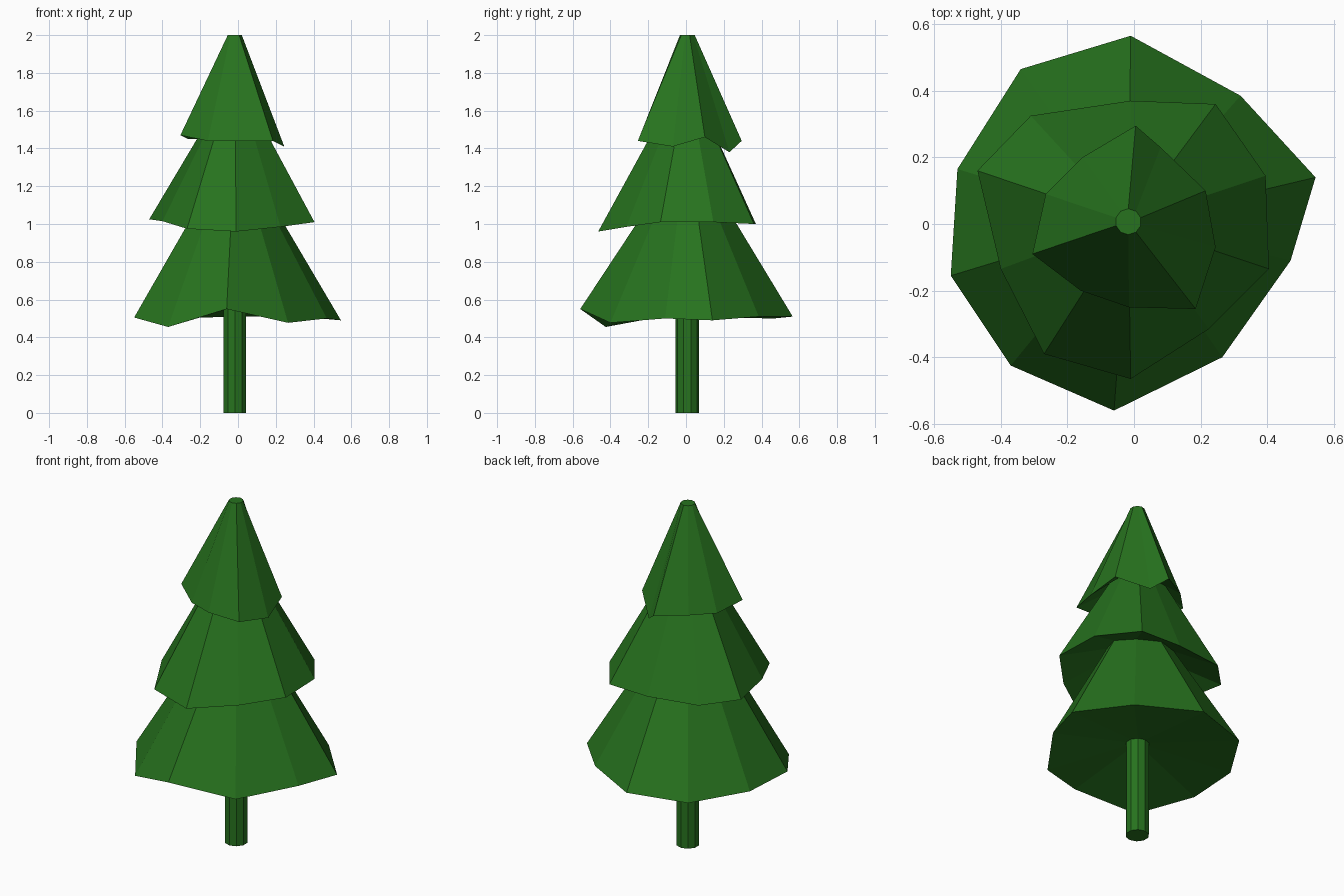
import bpy, bmesh
from math import sin, cos, radians

CX, CY = -0.017, 0.007      # axis of the trunk
N = 10                      # sides all the way up

# ragged rims of the three branch tiers, clockwise from the back
RIM_LOW = [(-0.01, 0.565, 0.51), (0.32, 0.385, 0.51), (0.545, 0.14, 0.49), (0.47, -0.11, 0.50),
           (0.265, -0.40, 0.477), (-0.06, -0.56, 0.55), (-0.37, -0.425, 0.455),
           (-0.55, -0.155, 0.505), (-0.53, 0.165, 0.505), (-0.34, 0.465, 0.50)]
RIM_MID = [(-0.01, 0.37, 1.0), (0.245, 0.36, 1.0), (0.395, 0.145, 1.01), (0.405, -0.135, 1.01),
           (0.225, -0.315, 0.985), (-0.01, -0.465, 0.96), (-0.27, -0.39, 0.975),
           (-0.40, -0.135, 1.015), (-0.47, 0.16, 1.025), (-0.31, 0.325, 1.01)]
RIM_TOP = [(0.005, 0.295, 1.44), (0.08, 0.23, 1.38), (0.215, 0.10, 1.46), (0.245, -0.07, 1.41),
           (0.185, -0.255, 1.44), (-0.015, -0.25, 1.44), (-0.16, -0.20, 1.44),
           (-0.305, -0.09, 1.47), (-0.265, 0.09, 1.45), (-0.155, 0.20, 1.45)]


def circle(r, z):
    """Regular ring around the trunk axis, clockwise from the back."""
    return [(CX + r * cos(radians(90 - 36 * i)), CY + r * sin(radians(90 - 36 * i)), z)
            for i in range(N)]


def neck(rim, s, z):
    """Rim drawn in towards the axis, where a tier meets the one above."""
    return [(CX + (x - CX) * s, CY + (y - CY) * s, z) for x, y, _ in rim]


# one continuous skin: trunk, then out and in for each tier
rings = [circle(0.063, 0), circle(0.063, 0.56),
         RIM_LOW, neck(RIM_LOW, 0.36, 1.10),
         RIM_MID, neck(RIM_MID, 0.35, 1.52),
         RIM_TOP, circle(0.039, 2.0)]

bm = bmesh.new()
loops = [[bm.verts.new(p) for p in ring] for ring in rings]
for a, b in zip(loops, loops[1:]):
    for i in range(N):
        j = (i + 1) % N
        bm.faces.new((a[i], a[j], b[j], b[i]))
bm.faces.new(loops[0])
bm.faces.new(loops[-1])
bmesh.ops.recalc_face_normals(bm, faces=bm.faces)

mesh = bpy.data.meshes.new("pine_tree")
bm.to_mesh(mesh)
bm.free()
tree = bpy.data.objects.new("pine_tree", mesh)
bpy.context.collection.objects.link(tree)

# green for the whole tree
mat = bpy.data.materials.new("green")
mat.diffuse_color = (0.02, 0.17, 0.013, 1)
mesh.materials.append(mat)
